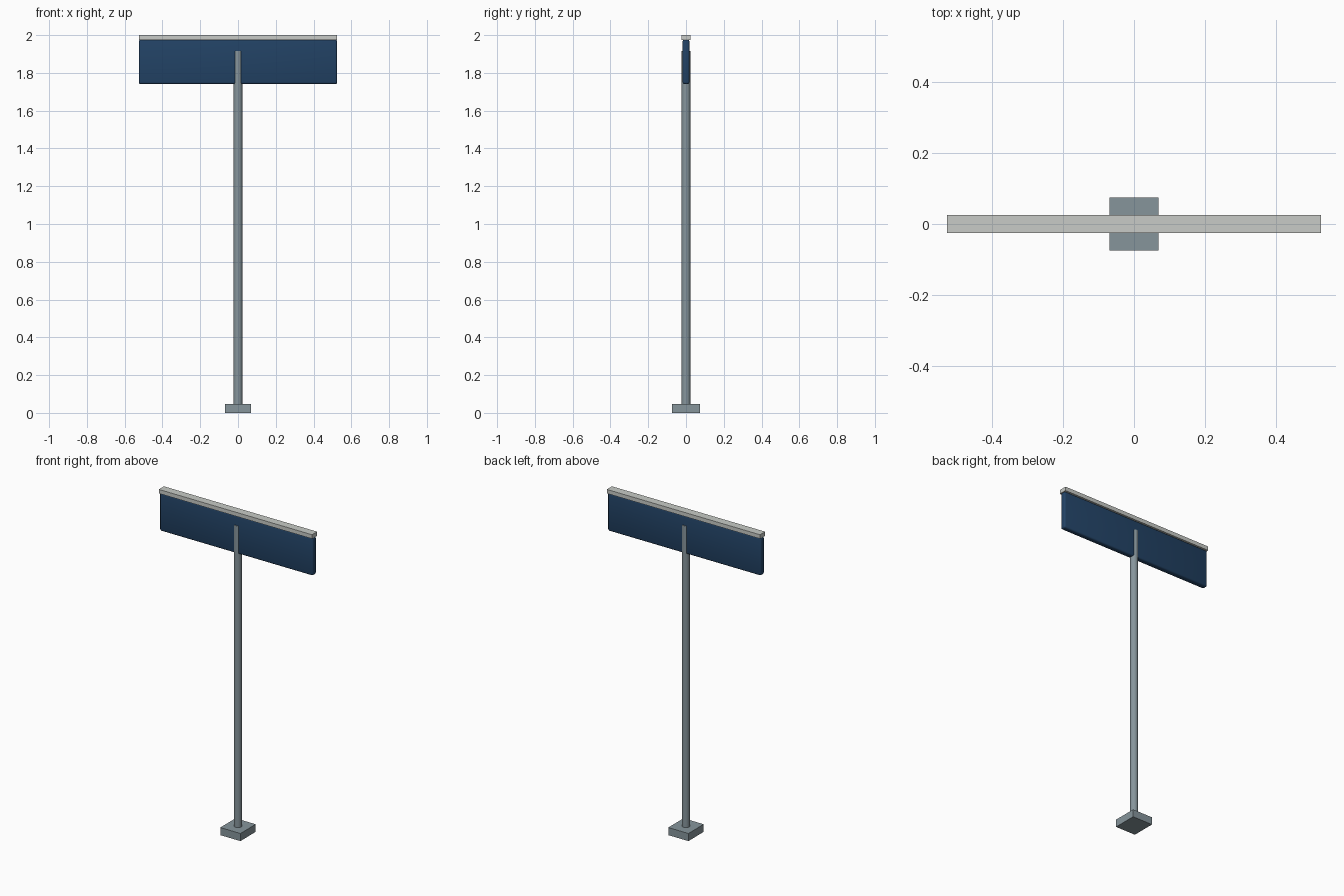
import bpy

if "Cube" in bpy.data.objects:
    bpy.data.objects.remove(bpy.data.objects["Cube"])


def material(name, rgb):
    m = bpy.data.materials.new(name)
    m.diffuse_color = (*rgb, 1)
    m.use_nodes = True
    m.node_tree.nodes["Principled BSDF"].inputs["Base Color"].default_value = m.diffuse_color
    return m


steel = material("grey steel", (0.24, 0.30, 0.33))
navy = material("navy blue", (0.016, 0.055, 0.13))
pale = material("pale grey", (0.58, 0.60, 0.57))


def box(name, size, z, mat, bevel=0.0, segments=1):
    """Centred box whose underside is at height z."""
    bpy.ops.mesh.primitive_cube_add(size=1, location=(0, 0, z + size[2] / 2))
    ob = bpy.context.object
    ob.name = name
    ob.scale = size
    bpy.ops.object.transform_apply(location=False, rotation=False, scale=True)
    ob.data.materials.append(mat)
    if bevel:
        mod = ob.modifiers.new("rounded edges", 'BEVEL')
        mod.width = bevel
        mod.segments = segments
        bpy.ops.object.modifier_apply(modifier=mod.name)
        bpy.ops.object.shade_smooth_by_angle()
    return ob


# Foot plate
box("base", (0.138, 0.15, 0.047), 0, steel)

# Round post, its sides showing through the panel
bpy.ops.mesh.primitive_cylinder_add(vertices=24, radius=0.0235, depth=1.872,
                                    location=(0, 0, 0.979))
post = bpy.context.object
post.name = "post"
post.data.materials.append(steel)
bpy.ops.object.shade_smooth_by_angle()

# Sign panel with softened edges, and the strip along its top
box("sign_panel", (1.05, 0.036, 0.235), 1.741, navy, 0.01, 3)
box("top_cap", (1.05, 0.05, 0.025), 1.975, pale)
